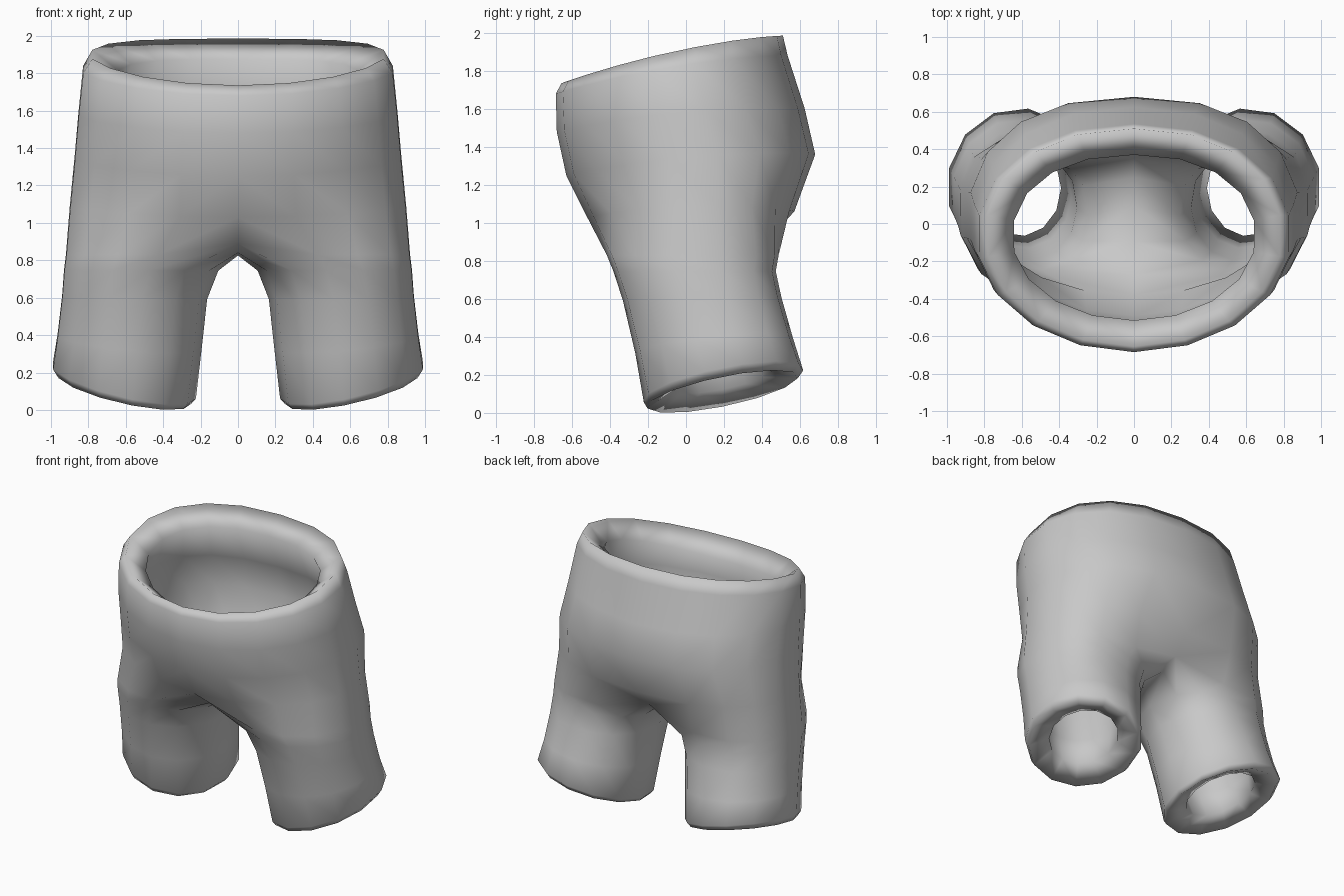
import bpy, bmesh
from math import sin, cos, radians, copysign, tau

cube = bpy.data.objects.get("Cube")
if cube:
    bpy.data.objects.remove(cube)

cloth = bpy.data.materials.new("grey cloth")
cloth.use_nodes = True
grey = (0.58, 0.58, 0.58, 1)
cloth.diffuse_color = grey
cloth.node_tree.nodes["Principled BSDF"].inputs["Base Color"].default_value = grey

SIDE = 8                      # side points between front and back centre
LEG = SIDE + 5                # side points, two centres, three crotch points
THICK = 0.14                  # cloth thickness
BOW = 0.04                    # rise of the rings at the hips

# Waist and hips: back squareness, half width, front, back, front height, back height
TORSO = ((0.9, 0.79, -0.655, 0.51, 1.735, 1.985),
         (0.92, 0.84, -0.685, 0.535, 1.68, 1.88),
         (0.92, 0.865, -0.68, 0.625, 1.48, 1.6),
         (0.86, 0.885, -0.63, 0.68, 1.25, 1.36),
         (0.76, 0.91, -0.52, 0.57, 1.03, 1.06))
# Legs: back squareness, inner side, outer side, front, back, height, tilt across, tilt along
LEGS = ((0.76, 0.03, 0.93, -0.42, 0.49, 0.83, 0, 0),
        (0.78, 0.105, 0.94, -0.385, 0.475, 0.745, 0, 0),
        (0.85, 0.165, 0.95, -0.335, 0.505, 0.6, 0.02, 0.02),
        (0.95, 0.195, 0.975, -0.27, 0.565, 0.36, 0.1, 0.1),
        (1, 0.225, 1.0, -0.225, 0.62, 0.15, 0.23, 0.2),
        (1, 0.25, 0.97, -0.205, 0.59, 0.112, 0.22, 0.2))
# Crotch line from front, then back to front: depth, height
CROTCH = ((-0.34, 0.89), (0.44, 0.92), (0.31, 0.86), (0.12, 0.825), (-0.12, 0.84))


def rounded(angle, back_power):
    """Cosine and sine, squared off at the back."""
    power = back_power if sin(angle) > 0 else 1
    c, s = cos(angle), sin(angle)
    return copysign(abs(c) ** power, c), copysign(abs(s) ** power, s)


def torso_ring(bm, square, w, front, back, z_front, z_back, inset=0, drop=0):
    """Half ring from front centre round the left side to back centre."""
    w, front, back = w - inset, front + inset, back - inset
    ring = []
    for i in range(SIDE + 2):
        c, s = rounded(radians(-90 + 180 * i / (SIDE + 1)), square)
        y = (front + back) / 2 + (back - front) / 2 * s
        z = (z_front + z_back) / 2 + (z_back - z_front) / 2 * s
        x = w * c if 0 < i <= SIDE else 0
        ring.append(bm.verts.new((x, y, z + BOW * c * c - drop)))
    return ring


def leg_ring(bm, square, inner, outer, front, back, z, tilt_x, tilt_y, inset=0, rise=0):
    """Closed ring starting at the inner front corner."""
    ring = []
    rx, ry = (outer - inner) / 2 - inset, (back - front) / 2 - inset
    for i in range(LEG):
        c, s = rounded(tau * (i - (SIDE + 1) / 2) / LEG, square)
        dx, dy = rx * c, ry * s
        ring.append(bm.verts.new(((inner + outer) / 2 + dx, (front + back) / 2 + dy,
                                  z + rise + tilt_x * dx + tilt_y * dy)))
    return ring


def bridge(bm, upper, lower, closed):
    n = len(upper)
    for i in range(n if closed else n - 1):
        j = (i + 1) % n
        bm.faces.new((upper[i], lower[i], lower[j], upper[j]))


def wall(bm, torso, legs, crotch):
    """Join rings into one layer; return its waist and hem rings."""
    split = legs[0]
    for i, (y, z) in zip((0, *range(SIDE + 1, LEG)), crotch):
        split[i].co = (0, y, z)
    for a, b in zip(torso, torso[1:]):
        bridge(bm, a, b, False)
    bridge(bm, torso[-1], split[:SIDE + 2], False)
    for a, b in zip(legs, legs[1:]):
        bridge(bm, a, b, True)
    return torso[0], legs[-1]


bm = bmesh.new()

# Outer layer
waist, hem = wall(bm, [torso_ring(bm, *r) for r in TORSO],
                  [leg_ring(bm, *r) for r in LEGS], CROTCH)

# Lining, without the rings just beside the rims
lining_torso = [torso_ring(bm, *TORSO[0], THICK, 0.11)]
lining_torso += [torso_ring(bm, *r, THICK) for r in TORSO[2:]]
lining_legs = [leg_ring(bm, *r, THICK) for r in LEGS[:4]]
lining_legs.append(leg_ring(bm, *LEGS[5], THICK, 0.06))
lining_waist, lining_hem = wall(bm, lining_torso, lining_legs,
                                [(y * 0.8, z + THICK * 0.75) for y, z in CROTCH])

# Rims at waist and hem
bridge(bm, waist, lining_waist, False)
bridge(bm, hem, lining_hem, True)

# Mirrored right half, welded along the middle
bmesh.ops.mirror(bm, geom=bm.verts[:] + bm.edges[:] + bm.faces[:],
                 axis='X', merge_dist=0.001)
bmesh.ops.remove_doubles(bm, verts=bm.verts, dist=0.001)
bmesh.ops.recalc_face_normals(bm, faces=bm.faces)

mesh = bpy.data.meshes.new("shorts")
bm.to_mesh(mesh)
bm.free()
mesh.materials.append(cloth)
mesh.shade_smooth()
shorts = bpy.data.objects.new("shorts", mesh)
bpy.context.collection.objects.link(shorts)
